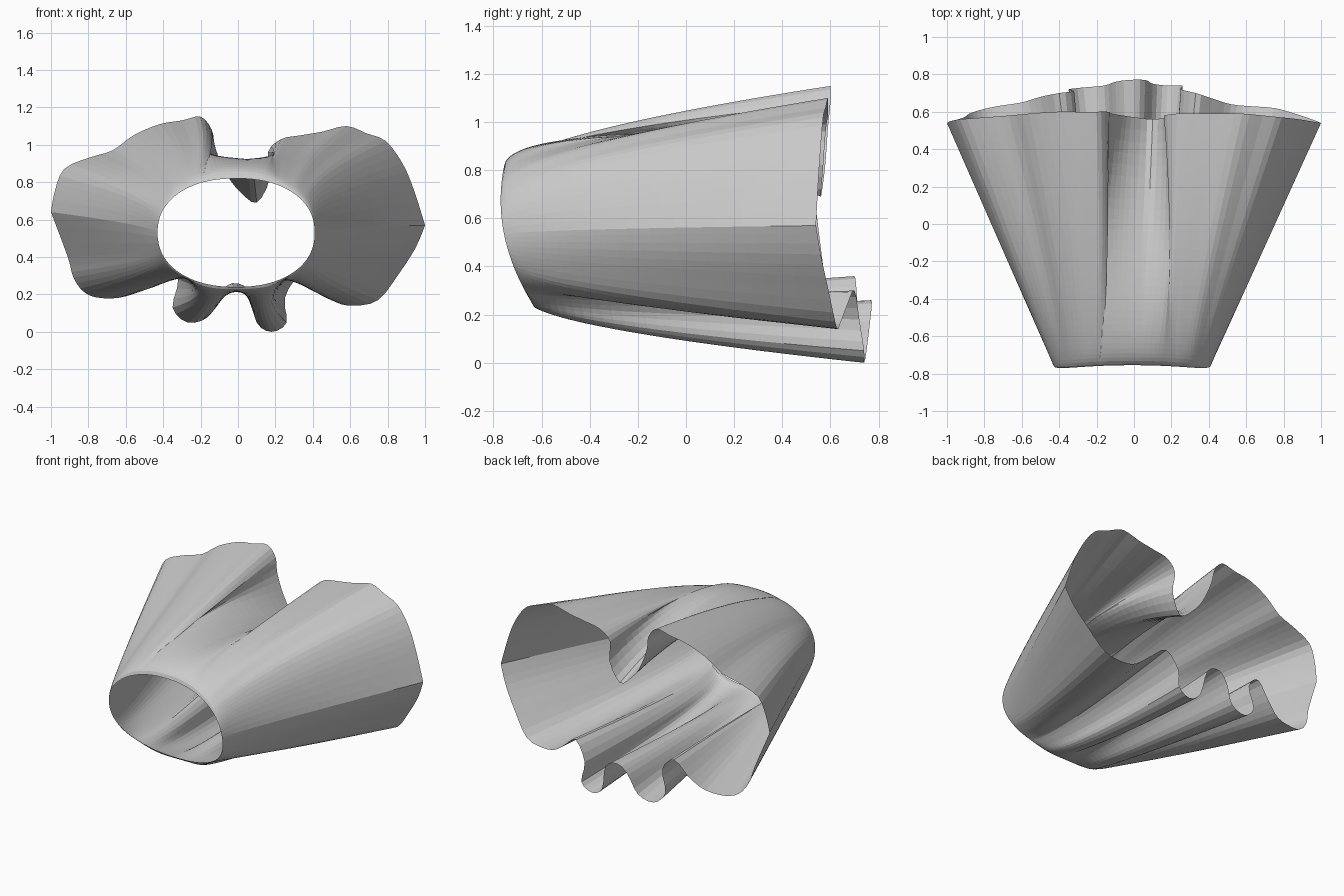
import bpy, bmesh
from math import pi, cos, sin, copysign
from mathutils import Vector

if "Cube" in bpy.data.objects:
    bpy.data.objects.remove(bpy.data.objects["Cube"])

# Hem line (x, y, z), counter-clockwise seen from the front
upper = [(1.0, .54, .57), (.94, .55, .76), (.88, .56, .9), (.79, .57, 1.02), (.69, .58, 1.06),
         (.58, .59, 1.10), (.45, .59, 1.07), (.33, .59, 1.05), (.23, .59, 1.03), (.16, .58, .96),
         (.17, .57, .82), (.1, .56, .69), (.01, .57, .75), (-.06, .58, .84), (-.12, .59, .98),
         (-.14, .6, 1.08), (-.2, .6, 1.15), (-.3, .6, 1.13), (-.42, .6, 1.11), (-.56, .59, 1.05),
         (-.67, .58, .97), (-.8, .57, .93), (-.93, .56, .87), (-.98, .55, .75), (-1.0, .54, .64)]
lower = [(-1.0, .54, .64), (-.91, .57, .4), (-.88, .59, .29), (-.82, .61, .21), (-.73, .63, .18),
         (-.6, .65, .19), (-.5, .68, .26), (-.4, .7, .36), (-.32, .71, .28), (-.35, .72, .13),
         (-.27, .73, .05), (-.16, .74, .08), (-.1, .76, .2), (-.03, .77, .26), (.06, .77, .22),
         (.1, .75, .05), (.18, .74, .0), (.26, .74, .05), (.25, .72, .18), (.33, .7, .3),
         (.42, .67, .24), (.52, .64, .16), (.62, .63, .14), (.75, .62, .17), (.86, .59, .31),
         (.95, .56, .45), (1.0, .54, .57)]
SUB, ROWS = 3, 30


def catmull(points):
    pts = [Vector(p) for p in points]
    out = []
    for i in range(len(pts) - 1):
        a, b, c, d = pts[max(i - 1, 0)], pts[i], pts[i + 1], pts[min(i + 2, len(pts) - 1)]
        for k in range(SUB):
            t = k / SUB
            out.append(.5 * (2 * b + (c - a) * t + (2 * a - 5 * b + 4 * c - d) * t * t
                             + (3 * b - a - 3 * c + d) * t ** 3))
    return out + [pts[-1]]


def oval(ang, cx, cz, rx, rz, n):
    c, s = cos(ang), sin(ang)
    return (cx + rx * copysign(abs(c) ** (2 / n), c), cz + rz * copysign(abs(s) ** (2 / n), s))


def columns(points, start):
    """Pair each hem point with an angle, by cloth length along the hem."""
    hem = catmull(points)
    lengths = [0]
    for a, b in zip(hem, hem[1:]):
        lengths.append(lengths[-1] + (b - a).length)
    return [(h, start + pi * l / lengths[-1]) for h, l in zip(hem, lengths)][:-1]


# Skirt cloth: waist oval flaring to the hem, folds deepening on the way
bm = bmesh.new()
grid = []
for hem, ang in columns(upper, 0) + columns(lower, pi):
    wx, wz = oval(ang, -.01, .53, .42, .29, 2.2)
    s = (wz - .53) / .29
    wy = -.755 + .06 * s * s - .06 * s
    fx, fz = oval(ang, 0, .58, .99, .53, 2.7)
    # the deep top fold starts late, the others start near the waist
    inward = min(max((fz - hem.z) / .2, 0), 1) if ang < pi else 0
    power = .8 + .9 * inward
    col = []
    for r in range(ROWS + 1):
        t = (r / ROWS) ** 1.5
        fold = t ** power
        col.append(bm.verts.new((wx + (fx - wx) * t + (hem.x - fx) * fold,
                                 wy + (hem.y - wy) * t,
                                 wz + (fz - wz) * t ** .5 + (hem.z - fz) * fold)))
    grid.append(col)
for a, b in zip(grid, grid[1:] + grid[:1]):
    for r in range(ROWS):
        bm.faces.new((a[r], b[r], b[r + 1], a[r + 1]))
bmesh.ops.recalc_face_normals(bm, faces=bm.faces)
mesh = bpy.data.meshes.new("skirt")
bm.to_mesh(mesh)
bm.free()
skirt = bpy.data.objects.new("skirt", mesh)
bpy.context.collection.objects.link(skirt)
